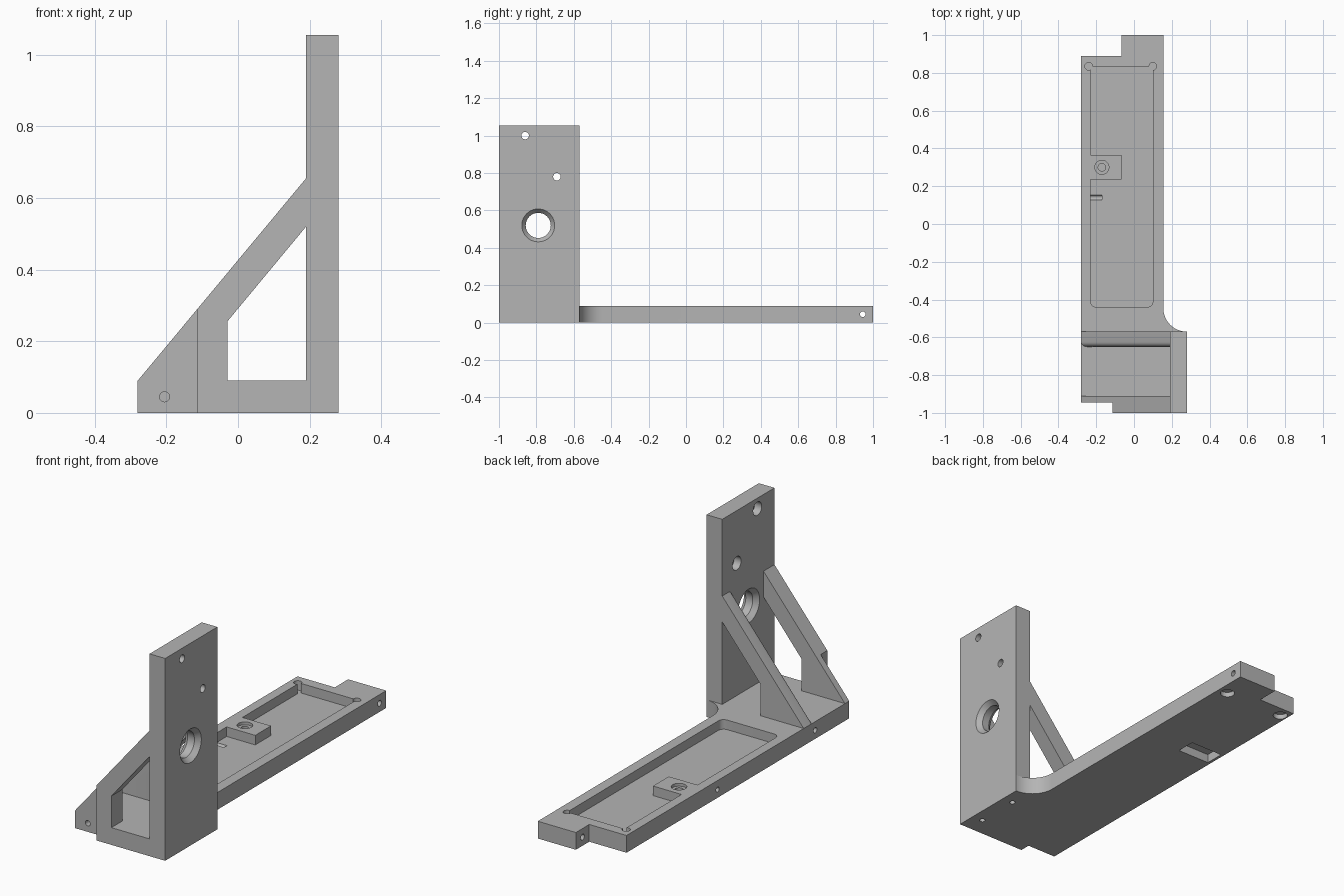
import bpy, bmesh, math
from mathutils import Vector

if "Cube" in bpy.data.objects:
    bpy.data.objects.remove(bpy.data.objects["Cube"])

grey = bpy.data.materials.new("machined_grey")
grey.diffuse_color = (0.46, 0.46, 0.46, 1)
grey.use_nodes = True
grey.node_tree.nodes["Principled BSDF"].inputs["Base Color"].default_value = grey.diffuse_color

T = 0.09            # plate thickness
X0, X1 = -0.28, 0.28
WALL_X = 0.19


def prism(name, pts, axis, lo, hi):
    """Extrude a 2D outline along 'z' (pts = x, y) or 'y' (pts = x, z)."""
    def place(p, h):
        return (p[0], p[1], h) if axis == 'z' else (p[0], h, p[1])
    bm = bmesh.new()
    face = bm.faces.new([bm.verts.new(place(p, lo)) for p in pts])
    ext = bmesh.ops.extrude_face_region(bm, geom=[face])
    step = Vector(place((0, 0), hi - lo))
    bmesh.ops.translate(bm, vec=step, verts=[v for v in ext['geom'] if isinstance(v, bmesh.types.BMVert)])
    bmesh.ops.recalc_face_normals(bm, faces=bm.faces)
    me = bpy.data.meshes.new(name)
    bm.to_mesh(me)
    bm.free()
    me.materials.append(grey)
    ob = bpy.data.objects.new(name, me)
    bpy.context.collection.objects.link(ob)
    return ob


def box(name, x, y, z):
    return prism(name, [(x[0], y[0]), (x[1], y[0]), (x[1], y[1]), (x[0], y[1])], 'z', *z)


def arc(cx, cy, r, a0, a1, n=12):
    return [(cx + r * math.cos(math.radians(a0 + (a1 - a0) * i / n)),
             cy + r * math.sin(math.radians(a0 + (a1 - a0) * i / n))) for i in range(n + 1)]


def rod(start, end, r1, r2=None):
    """Round or tapered cutter between two points."""
    a, b = Vector(start), Vector(end)
    bpy.ops.mesh.primitive_cone_add(vertices=40, radius1=r1, radius2=r1 if r2 is None else r2,
                                    depth=(b - a).length, location=(a + b) / 2,
                                    rotation=(b - a).to_track_quat('Z', 'Y').to_euler())
    ob = bpy.context.object
    ob.data.materials.append(grey)
    return ob


def cut(target, *cutters):
    for c in cutters:
        mod = target.modifiers.new("cut", 'BOOLEAN')
        mod.operation, mod.solver, mod.object = 'DIFFERENCE', 'EXACT', c
        bpy.context.view_layer.objects.active = target
        bpy.ops.object.modifier_apply(modifier=mod.name)
        bpy.data.objects.remove(c)


# Base plate with end notches and a concave corner beside the upright
outline = [(-0.115, -1), (WALL_X, -1), (WALL_X, -0.57)]
outline += arc(X1, -0.445, 0.125, 270, 180, 16)
outline += [(0.155, 1), (-0.065, 1), (-0.065, 0.89), (X0, 0.89), (X0, -0.945), (-0.115, -0.945)]
base = prism("base_plate", outline, 'z', 0, T)

# Pocket around a flush boss, rounded at one end
FLOOR = 0.04
pocket = arc(-0.20, -0.41, 0.03, 180, 270, 8) + arc(0.07, -0.41, 0.03, 270, 360, 8)
pocket += [(0.10, 0.835), (-0.23, 0.835), (-0.23, 0.365), (-0.065, 0.365), (-0.065, 0.235), (-0.23, 0.235)]
cut(base, prism("pocket_cutter", pocket, 'z', FLOOR, 0.2))

# Corner reliefs above, blind counterbores below
for x in (-0.24, 0.10):
    cut(base, rod((x, 0.835, FLOOR), (x, 0.835, 0.2), 0.02),
        rod((x, 0.835, -0.1), (x, 0.835, 0.025), 0.035))

# Boss hole, slot below the boss
cut(base, rod((-0.17, 0.30, 0.075), (-0.17, 0.30, 0.2), 0.037),
    rod((-0.17, 0.30, 0.06), (-0.17, 0.30, 0.2), 0.02),
    box("slot_cutter", (-0.265, -0.08), (0.25, 0.35), (-0.1, 0.045)))

# Side holes through the plate edges
cut(base, rod((-0.2, 0.945, 0.045), (0.3, 0.945, 0.045), 0.015),
    rod((-0.4, 0.14, 0.043), (-0.17, 0.14, 0.043), 0.013),
    rod((-0.4, -0.665, 0.045), (-0.2, -0.665, 0.045), 0.014),
    rod((-0.205, -1.1, 0.045), (-0.205, -0.87, 0.045), 0.014))

# Upright wall with chamfered bore
wall = box("upright_wall", (WALL_X, X1), (-1, -0.57), (0, 1.055))
cy, cz = -0.79, 0.52
cut(wall, rod((0.1, cy, cz), (0.4, cy, cz), 0.067),
    rod((X1 - 0.025, cy, cz), (X1 + 0.025, cy, cz), 0.067, 0.109),
    rod((WALL_X + 0.025, cy, cz), (WALL_X - 0.025, cy, cz), 0.067, 0.109))

# Counterbored mounting holes and blind holes under the wall
for y, z in ((-0.86, 1.0), (-0.69, 0.78)):
    cut(wall, rod((0.1, y, z), (0.4, y, z), 0.02),
        rod((0.1, y, z), (WALL_X + 0.04, y, z), 0.035))
for y in (-0.90, -0.67):
    cut(wall, rod((0.22, y, -0.1), (0.22, y, 0.08), 0.014))

# Two open sloping gussets
gusset = [(X0, T), (-0.03, T), (-0.03, 0.255), (WALL_X, 0.52), (WALL_X, 0.655)]
front = prism("front_gusset", gusset, 'y', -1, -0.91)
cut(front, box("notch_cutter", (-0.5, -0.115), (-1.2, -0.945), (0, 0.6)))
rear = prism("rear_gusset", gusset, 'y', -0.65, -0.57)

# Rounded inner edge along the rear slope
bm = bmesh.new()
bm.from_mesh(rear.data)
slope = [e for e in bm.edges if all(v.co.y < -0.64 for v in e.verts)
         and {round(v.co.z, 3) for v in e.verts} == {T, 0.655}]
bmesh.ops.bevel(bm, geom=slope, offset=0.025, segments=6, profile=0.5, affect='EDGES')
bm.to_mesh(rear.data)
bm.free()

# Smooth bores, crisp edges
bpy.ops.object.select_all(action='DESELECT')
for ob in (base, wall, front, rear):
    ob.select_set(True)
bpy.context.view_layer.objects.active = base
bpy.ops.object.shade_smooth_by_angle(angle=math.radians(25))
